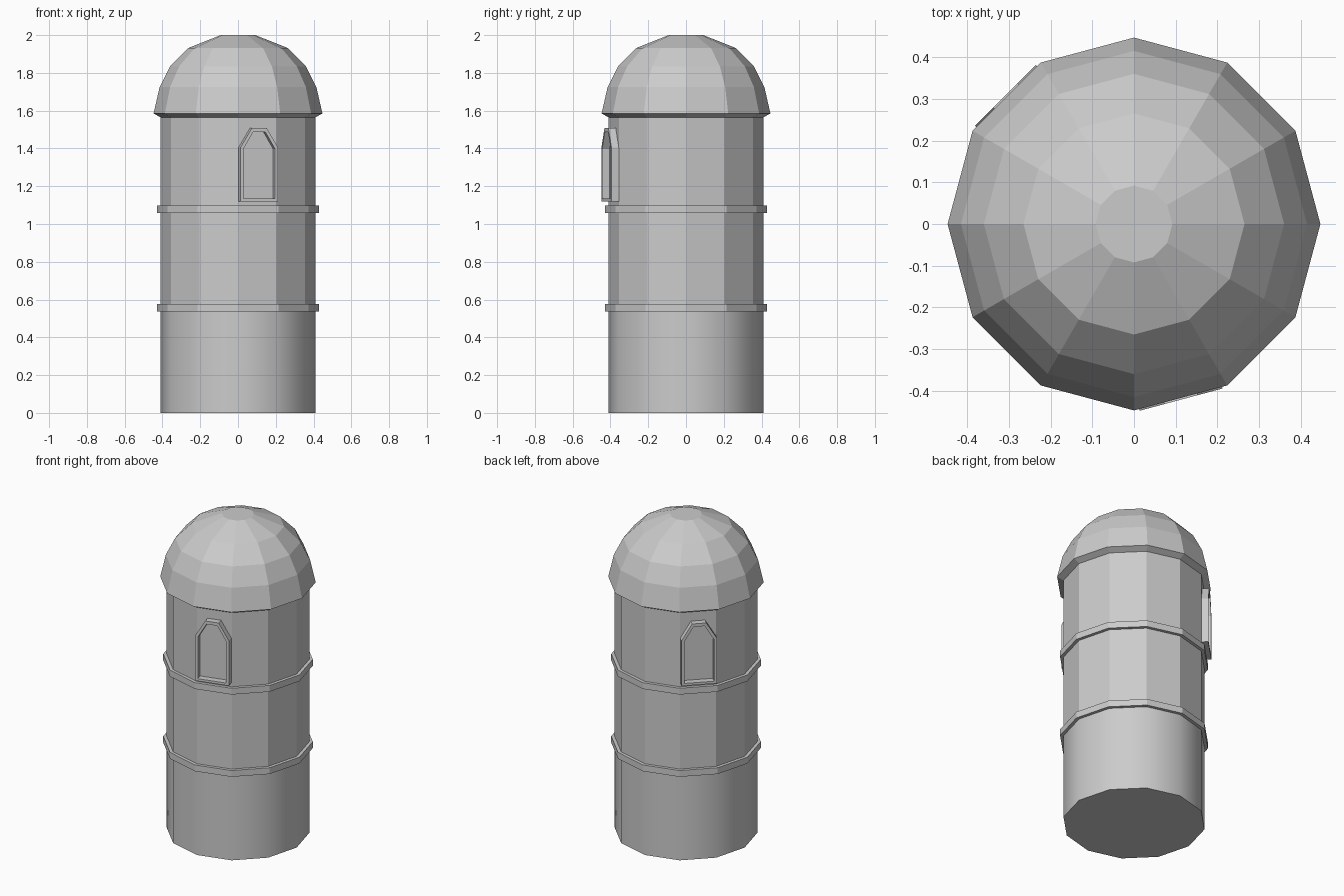
import bpy
import bmesh
import math
from mathutils import Matrix, Vector

cube = bpy.data.objects.get("Cube")
if cube:
    bpy.data.objects.remove(cube, do_unlink=True)

SIDES = 12
WALL_R = 0.41

# One plain grey for the whole tower
grey = bpy.data.materials.new("stone grey")
grey.use_nodes = True
colour = (0.6, 0.6, 0.6, 1)
grey.diffuse_color = colour
grey.node_tree.nodes["Principled BSDF"].inputs["Base Color"].default_value = colour


def finish(bm, name):
    bmesh.ops.recalc_face_normals(bm, faces=bm.faces)
    mesh = bpy.data.meshes.new(name)
    bm.to_mesh(mesh)
    bm.free()
    mesh.materials.append(grey)
    obj = bpy.data.objects.new(name, mesh)
    bpy.context.collection.objects.link(obj)
    return obj


def lathe(name, profile, smooth_sides=False):
    """Turn (radius, height) pairs into a capped twelve-sided solid."""
    bm = bmesh.new()
    loops = []
    for r, z in profile:
        angles = [math.tau * i / SIDES for i in range(SIDES)]
        loops.append([bm.verts.new((r * math.cos(a), r * math.sin(a), z)) for a in angles])
    for low, high in zip(loops, loops[1:]):
        for i in range(SIDES):
            j = (i + 1) % SIDES
            face = bm.faces.new((low[i], low[j], high[j], high[i]))
            face.smooth = smooth_sides
    bm.faces.new(loops[0])
    bm.faces.new(loops[-1])
    return finish(bm, name)


def window_outline(half, flat, bottom, shoulder, top):
    right = [(half, bottom), (half, shoulder), (flat, top)]
    return right + [(-x, z) for x, z in reversed(right)]


def window_frame(name, degrees, depth=0.04):
    """Hollow frame with a clipped arch, standing out from one wall face."""
    outer = window_outline(0.103, 0.041, 1.12, 1.405, 1.507)
    inner = window_outline(0.086, 0.033, 1.135, 1.398, 1.488)
    face_dist = WALL_R * math.cos(math.pi / SIDES)
    bm = bmesh.new()
    rings = []
    for outline, d in ((outer, -0.005), (outer, depth), (inner, depth), (inner, -0.005)):
        rings.append([bm.verts.new(Vector((face_dist + d, x, z))) for x, z in outline])
    n = len(outer)
    for a, b in zip(rings, rings[1:] + rings[:1]):
        for i in range(n):
            j = (i + 1) % n
            bm.faces.new((a[i], a[j], b[j], b[i]))
    bm.transform(Matrix.Rotation(math.radians(degrees), 4, 'Z'))
    return finish(bm, name)


# Tower body: smooth base drum, faceted wall above
lathe("base_drum", [(WALL_R, 0), (WALL_R, 0.56)], smooth_sides=True)
lathe("upper_wall", [(WALL_R, 0.56), (WALL_R, 1.57)])

# Two projecting bands
for name, z in (("lower_band", 0.537), ("upper_band", 1.057)):
    lathe(name, [(0.43, z), (0.43, z + 0.04)])

# Faceted dome with a small overhang
lathe("dome", [(0.41, 1.565), (0.447, 1.585), (0.415, 1.725),
               (0.36, 1.834), (0.265, 1.931), (0.092, 2.0)])

# Windows on the front and back-right faces
window_frame("front_window_frame", -75)
window_frame("back_window_frame", 135)
